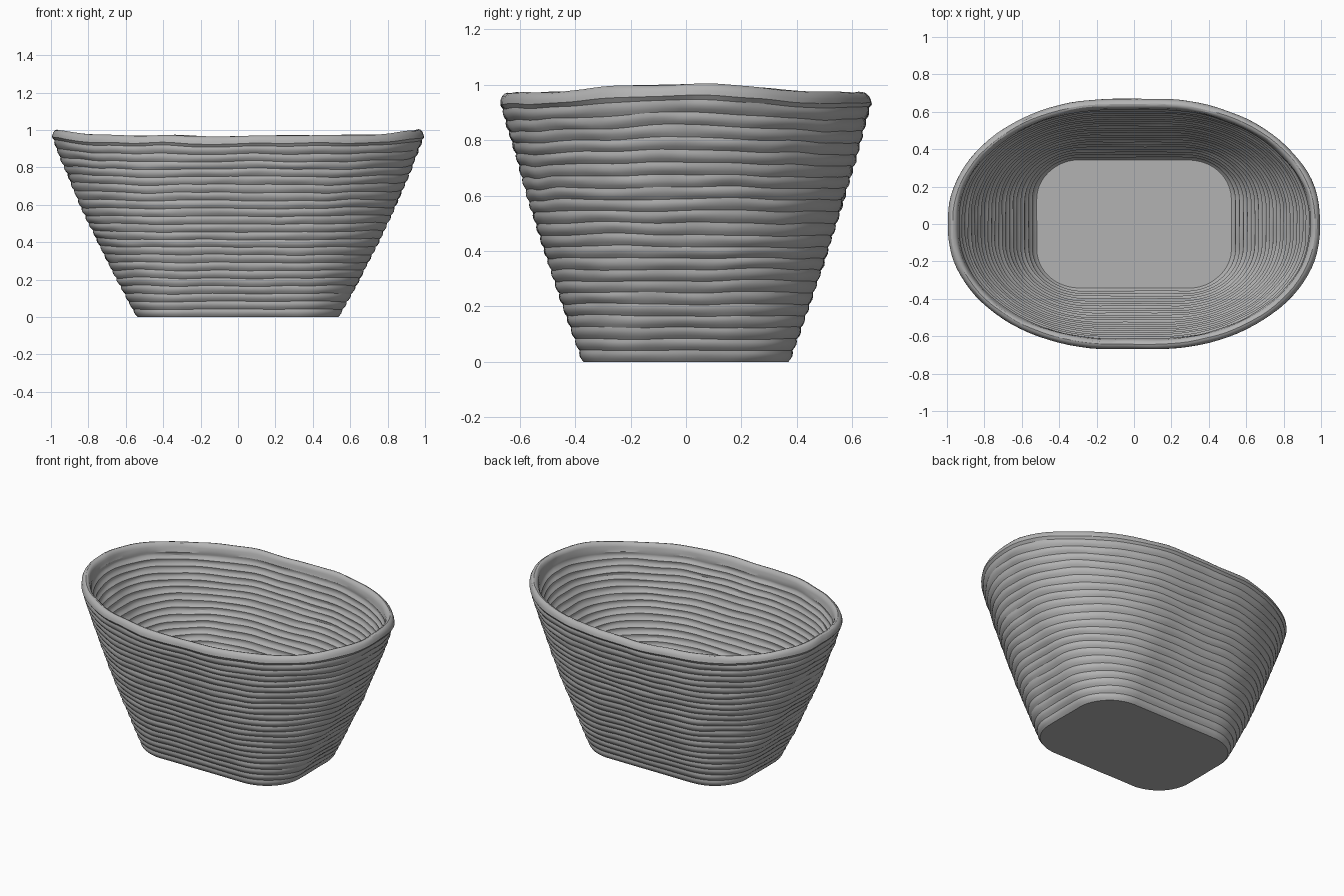
import bpy, bmesh, math
from mathutils import Vector, noise

cube = bpy.data.objects.get("Cube")
if cube:
    bpy.data.objects.remove(cube)

QUADRANT = 32        # points along each quarter of a ring
STRAIGHT = 4         # of those, how many lie on each straight stretch
COILS = 22
STEPS = 4            # rows per coil
RIM = 0.93           # height where the lip begins to round over


def material(name, colour):
    mat = bpy.data.materials.new(name)
    mat.use_nodes = True
    mat.diffuse_color = colour
    bsdf = mat.node_tree.nodes["Principled BSDF"]
    bsdf.inputs["Base Color"].default_value = colour
    bsdf.inputs["Roughness"].default_value = 0.8
    return mat


def lerp(a, b, t):
    return a + (b - a) * t


def quarter(half_x, half_y, flat_x, flat_y):
    """First quarter of a ring: straight end, elliptical corner, straight side."""
    arc = QUADRANT - 2 * STRAIGHT
    points = [(half_x, flat_y * i / STRAIGHT) for i in range(STRAIGHT)]
    for i in range(arc + 1):
        a = math.pi / 2 * i / arc
        points.append((flat_x + (half_x - flat_x) * math.cos(a),
                       flat_y + (half_y - flat_y) * math.sin(a)))
    points += [(flat_x * (1 - i / STRAIGHT), half_y) for i in range(1, STRAIGHT + 1)]
    return points


def ring_points(z, inset):
    """Ring of the tapering wall: rounded rectangle below, near ellipse above."""
    t = min(z / RIM, 1.0)
    flare = t + 0.16 * t * (1 - t)
    q = quarter(lerp(0.541, 0.995, flare) - inset, lerp(0.375, 0.669, flare) - inset,
                lerp(0.3, 0.12, t), lerp(0.14, 0.03, t))
    outline = q[:-1]
    outline += [(-x, y) for x, y in reversed(q[1:])]
    outline += [(-x, -y) for x, y in q[:-1]]
    outline += [(x, -y) for x, y in reversed(q[1:])]
    points = []
    for x, y in outline:
        # hand-made irregularity, stretched along the coils
        wobble = noise.noise(Vector((x * 7, y * 7, z * 28))) * 0.005
        sag = noise.noise(Vector((x * 5 + 9, y * 5, z * 6))) * 0.009
        end = abs(x) / math.hypot(x, y * 1.5)
        lift = 0.03 * end ** 5 * t ** 3
        points.append(Vector((x * (1 + wobble), y * (1 + wobble),
                              z + lift + sag * min(1, t * 6))))
    return points


def coil_rows(low, high, inset, depth):
    """Rows of (height, inset) forming stacked rounded coils."""
    rows = []
    for i in range(COILS * STEPS + 1):
        bulge = math.sin(math.pi * (i % STEPS) / STEPS) * depth
        rows.append((lerp(low, high, i / (COILS * STEPS)), inset - bulge))
    return rows


def lip_rows():
    """Rounded lip, from the outside over to the inside."""
    rows = []
    for i in range(9):
        a = math.pi * i / 8
        rows.append((RIM + 0.04 * math.sin(a), 0.027 - 0.027 * math.cos(a)))
    return rows


def loft(name, rows, mat):
    """Skin the rings and close the first and last one."""
    bm = bmesh.new()
    rings = [[bm.verts.new(p) for p in ring_points(z, inset)] for z, inset in rows]
    count = len(rings[0])
    for a, b in zip(rings, rings[1:]):
        for k in range(count):
            n = (k + 1) % count
            bm.faces.new((a[k], a[n], b[n], b[k]))
    bm.faces.new(list(reversed(rings[0])))
    bm.faces.new(rings[-1])
    mesh = bpy.data.meshes.new(name)
    bm.to_mesh(mesh)
    bm.free()
    mesh.materials.append(mat)
    obj = bpy.data.objects.new(name, mesh)
    bpy.context.collection.objects.link(obj)
    bpy.ops.object.select_all(action="DESELECT")
    obj.select_set(True)
    bpy.context.view_layer.objects.active = obj
    bpy.ops.object.shade_smooth_by_angle(angle=math.radians(30))


grey = material("woven grey", (0.45, 0.45, 0.45, 1))

# Coiled wall: outside up, over the lip, inside down to the floor
outer = coil_rows(0.0, 0.915, 0.007, 0.007)
inner = coil_rows(0.06, 0.915, 0.054, 0.008)
loft("basket", outer + lip_rows() + inner[::-1], grey)
